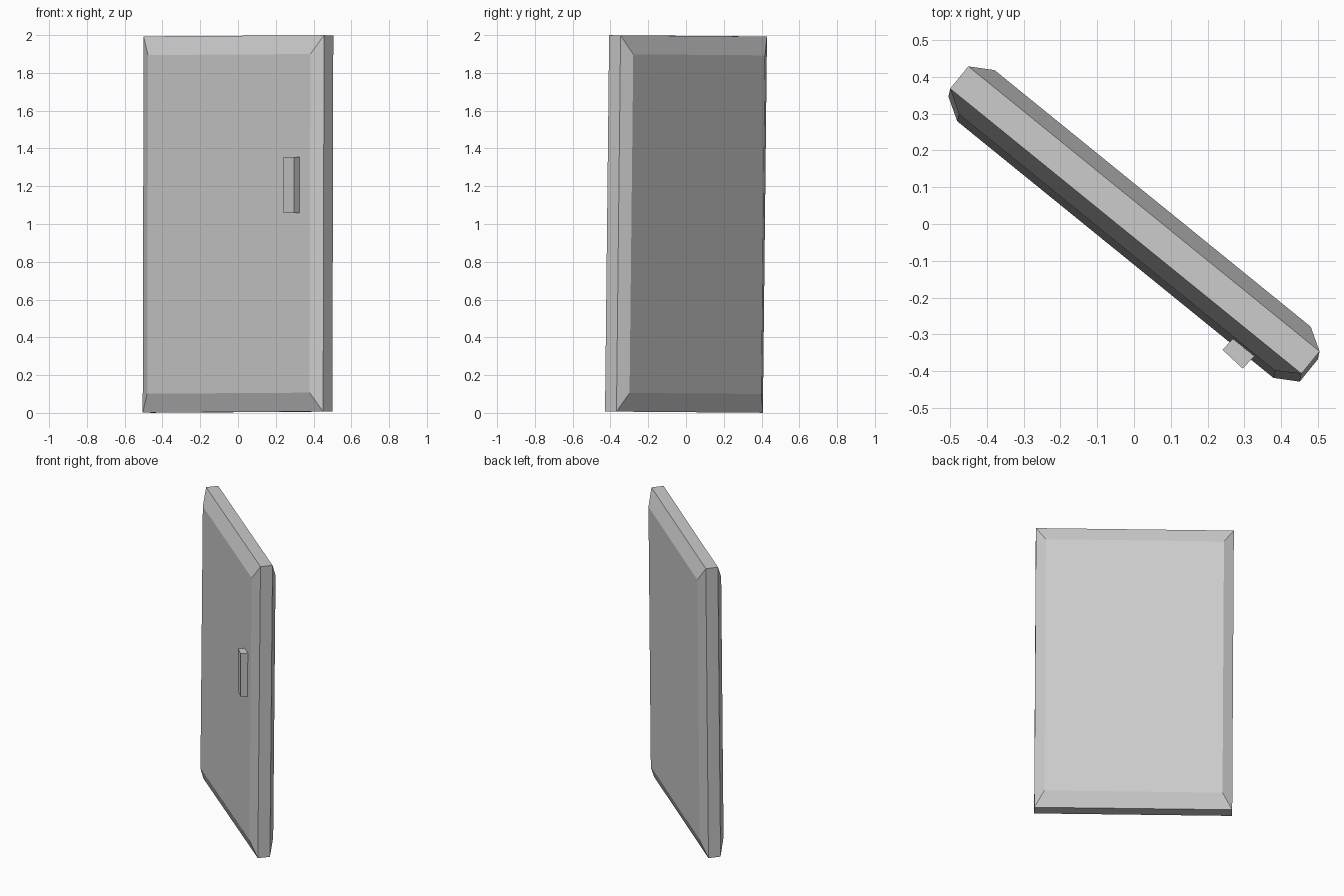
import bpy, bmesh, math
from mathutils import Vector

default = bpy.data.objects.get("Cube")
if default:
    bpy.data.objects.remove(default, do_unlink=True)

# Single grey finish
GREY = (0.6, 0.6, 0.6, 1.0)
grey = bpy.data.materials.new("plain_grey")
grey.use_nodes = True
grey.diffuse_color = GREY
for node in grey.node_tree.nodes:
    if node.type == 'BSDF_PRINCIPLED':
        node.inputs["Base Color"].default_value = GREY


def box(name, size, location, rotation, panel_depth=0.0, panel_scale=0.9):
    """Flat-shaded box; panel_depth raises a bevelled panel on front and back."""
    bm = bmesh.new()
    bmesh.ops.create_cube(bm, size=1.0)
    bmesh.ops.scale(bm, vec=Vector(size), verts=bm.verts)
    if panel_depth:
        bm.normal_update()
        sides = [f for f in bm.faces if abs(f.normal.y) > 0.9]
        raised = bmesh.ops.extrude_discrete_faces(bm, faces=sides)["faces"]
        for face in raised:
            for v in face.verts:
                v.co.x *= panel_scale
                v.co.z *= panel_scale
                v.co.y += math.copysign(panel_depth, v.co.y)
    bmesh.ops.recalc_face_normals(bm, faces=bm.faces)
    mesh = bpy.data.meshes.new(name)
    bm.to_mesh(mesh)
    bm.free()
    mesh.materials.append(grey)
    obj = bpy.data.objects.new(name, mesh)
    obj.location = location
    obj.rotation_euler = rotation
    bpy.context.scene.collection.objects.link(obj)
    return obj


# Door slab, swung open and leaning very slightly
box("door_slab", (1.23, 0.078, 1.992), (0, 0, 1.0),
    (-0.010, -0.005, math.radians(-39.06)), panel_depth=0.038)

# Handle block sunk into the front panel
box("door_handle", (0.075, 0.07, 0.297), (0.292, -0.342, 1.206),
    (0, 0, math.radians(-43)))
